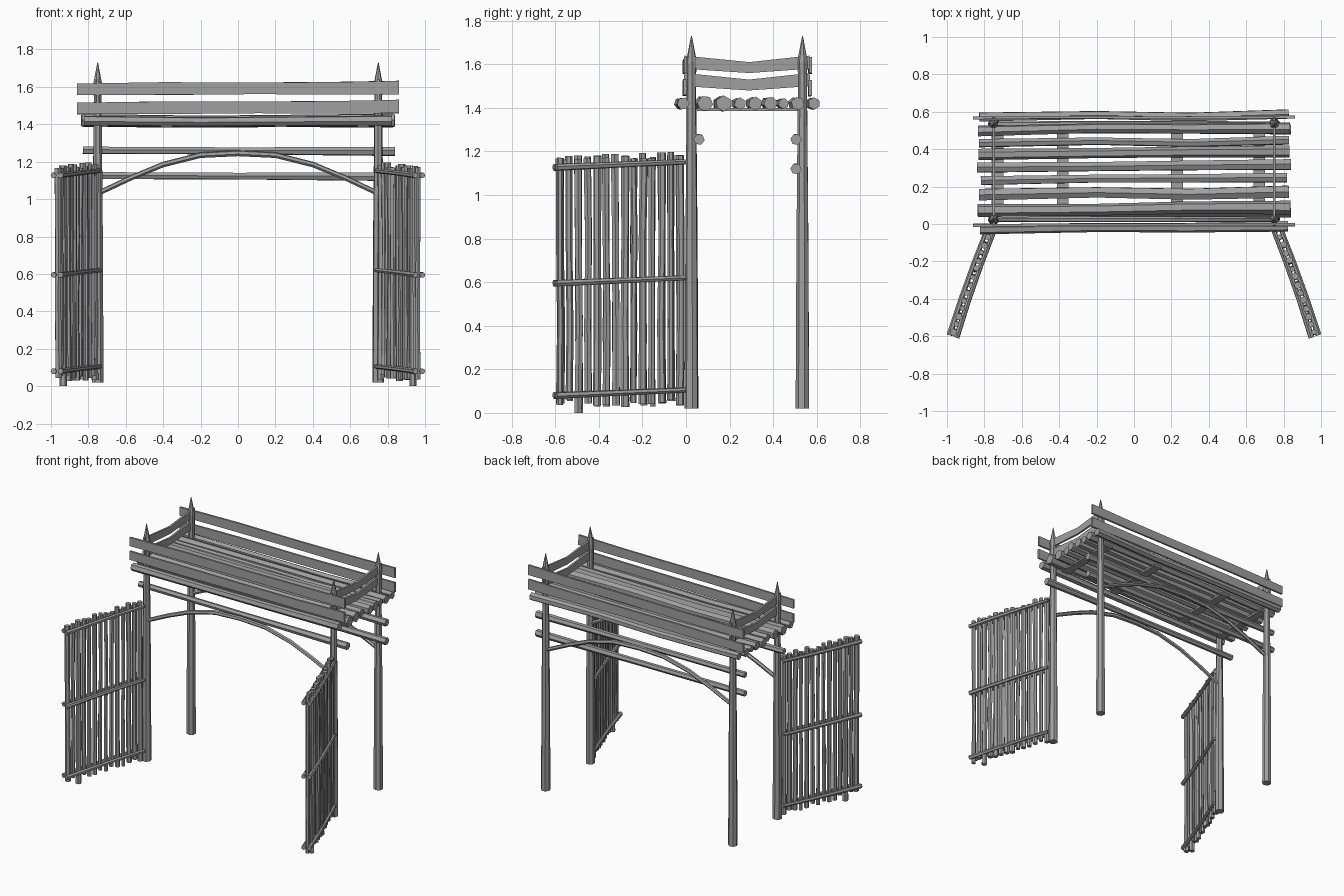
import bpy, bmesh, math, random
from mathutils import Vector

random.seed(7)
if "Cube" in bpy.data.objects:
    bpy.data.objects.remove(bpy.data.objects["Cube"])

wood = bpy.data.materials.new("weathered grey wood")
wood.use_nodes = True
GREY = (0.35, 0.35, 0.35, 1)
wood.diffuse_color = GREY
bsdf = next(n for n in wood.node_tree.nodes if n.type == 'BSDF_PRINCIPLED')
bsdf.inputs["Base Color"].default_value = GREY
bsdf.inputs["Roughness"].default_value = 0.9


def sweep(name, path, sections):
    """Loft a closed 2D section along a path; one section per path point."""
    bm = bmesh.new()
    pts = [Vector(p) for p in path]
    rings = []
    for i, p in enumerate(pts):
        d = (pts[min(i + 1, len(pts) - 1)] - pts[max(i - 1, 0)]).normalized()
        ref = Vector((0, 1, 0)) if abs(d.z) > 0.9 else Vector((0, 0, 1))
        side = d.cross(ref).normalized()
        up = side.cross(d)
        rings.append([bm.verts.new(p + side * a + up * b) for a, b in sections[i]])
    for r0, r1 in zip(rings, rings[1:]):
        n = len(r0)
        for k in range(n):
            bm.faces.new((r0[k], r0[(k + 1) % n], r1[(k + 1) % n], r1[k]))
    bm.faces.new(rings[0])
    bm.faces.new(rings[-1])
    bmesh.ops.recalc_face_normals(bm, faces=bm.faces)
    me = bpy.data.meshes.new(name)
    bm.to_mesh(me)
    bm.free()
    me.materials.append(wood)
    ob = bpy.data.objects.new(name, me)
    bpy.context.collection.objects.link(ob)
    return ob


def log(name, path, radii, sides=6):
    turn = random.uniform(0, 1)
    angles = [turn + math.tau * k / sides for k in range(sides)]
    return sweep(name, path, [[(r * math.cos(a), r * math.sin(a)) for a in angles]
                              for r in radii])


def board(name, path, heights, thick=0.014):
    t = thick / 2
    return sweep(name, path, [[(-t, -h / 2), (t, -h / 2), (t, h / 2), (-t, h / 2)]
                              for h in heights])


def wobble(amount):
    return random.uniform(-amount, amount)


FRONT, BACK, POST_X = 0.025, 0.535, 0.75

for side, s in (("left", 1), ("right", -1)):
    # Tapered corner posts with sharpened tips
    for end, y in (("front", FRONT), ("back", BACK)):
        x = s * POST_X
        log(f"{end}_{side}_post",
            [(x, y, 0.02), (x, y, 0.8), (x, y, 1.55), (x, y, 1.61), (x, y, 1.73)],
            [0.032, 0.028, 0.021, 0.025, 0.002], 7)

    # Sagging end boards between the posts
    for level, z in (("lower", 1.525), ("upper", 1.605)):
        board(f"{side}_{level}_end_board",
              [(s * POST_X, -0.01, z + 0.005), (s * POST_X, 0.29, z - 0.02),
               (s * POST_X, 0.57, z + 0.005)], [0.06, 0.05, 0.06])

# Long side boards outside the posts
for end, y in (("front", -0.005), ("back", 0.57)):
    for level, z in (("lower", 1.49), ("upper", 1.592)):
        board(f"{end}_{level}_side_board",
              [(x, y + wobble(0.004), z + 0.005 * x + wobble(0.002))
               for x in (-0.86, -0.4, 0.1, 0.5, 0.86)],
              [0.062, 0.067, 0.062, 0.066, 0.072])

# Roof logs
roof = [(-0.02, 0.029), (0.08, 0.037), (0.165, 0.037), (0.24, 0.028), (0.31, 0.032),
        (0.38, 0.032), (0.44, 0.025), (0.505, 0.031), (0.58, 0.028)]
for i, (y, r) in enumerate(roof):
    e = 0.83 + wobble(0.012)
    log(f"roof_log_{i + 1}",
        [(-e, y - 0.008, 1.42), (-0.2, y + wobble(0.008), 1.415),
         (0.3, y + wobble(0.008), 1.418), (e, y + 0.008, 1.42)],
        [r * 0.95, r * 0.85, r * 0.9, r], 6)

# Flat battens beneath the roof logs
for i, x in enumerate((-0.73, -0.38, 0.23, 0.67)):
    board(f"roof_batten_{i + 1}", [(x, 0.05, 1.392), (x, 0.53, 1.392)],
          [0.014, 0.014], 0.062)

# Horizontal rails tied to the posts
for name, y, z in (("front_rail", 0.06, 1.258), ("back_upper_rail", 0.505, 1.258),
                   ("back_lower_rail", 0.505, 1.123)):
    log(name, [(-0.83, y, z + 0.003), (0, y, z), (0.84, y, z - 0.003)],
        [0.021, 0.02, 0.026])

# Bent arch branches
for end, y in (("front", FRONT), ("back", BACK)):
    half = [(0.2, 1.235), (0.4, 1.185), (0.57, 1.115), (0.74, 1.035)]
    pts = [(-x, z) for x, z in reversed(half)] + [(0, 1.245)] + half
    log(f"{end}_arch", [(x, y, z) for x, z in pts],
        [0.013 + 0.003 * (1 - abs(x)) for x, z in pts])


def fence_point(t):
    """Gently curved centre line, from the post outwards."""
    return Vector((0.758 + 0.235 * t - 0.027 * t * t, -0.01 - 0.585 * t, 0))


# Splayed picket fences
COUNT = 14
for side, s in (("left", 1), ("right", -1)):
    for i in range(COUNT):
        t = 0.03 + 0.94 * i / (COUNT - 1)
        p = fence_point(t)
        low = 0.0 if i == 11 else 0.045 + wobble(0.018)
        high = 1.185 - 0.012 * t + wobble(0.014)
        r = 0.017 + wobble(0.003)
        path = [(s * p.x + wobble(0.003), p.y + wobble(0.004), z)
                for z in (low, 0.4, 0.8, high)]
        log(f"{side}_fence_picket_{i + 1}", path, [r, r * 0.93, r * 0.9, r])
    # Paired rails clamp the pickets on both faces
    for face, off in (("inner", -1), ("outer", 1)):
        for level, z in (("bottom", 0.105), ("middle", 0.62), ("top", 1.152)):
            path = []
            for t in (0, 0.33, 0.67, 1.01):
                p = fence_point(t) + Vector((0.93, 0.34, 0)) * off * 0.02
                path.append((s * p.x, p.y, z - 0.025 * t))
            log(f"{side}_fence_{level}_{face}_rail", path, [0.012, 0.013, 0.014, 0.016])
